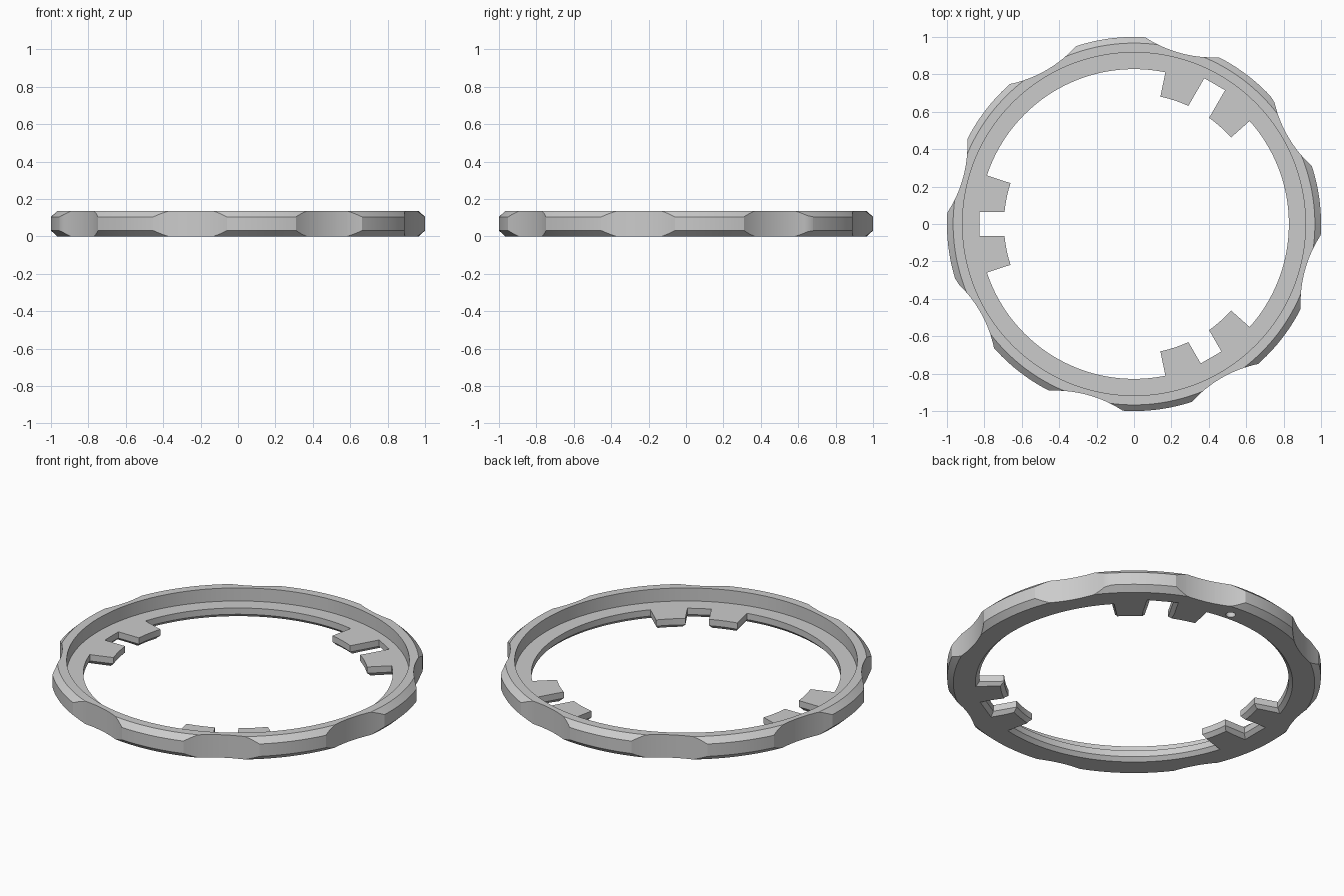
import bpy, bmesh, math
from mathutils import Vector

if "Cube" in bpy.data.objects:
    bpy.data.objects.remove(bpy.data.objects["Cube"], do_unlink=True)

RIM, WALL, FLOOR, TOP = 0.967, 0.917, 0.058, 0.135   # rim radii, floor and rim heights
BORE, TIP, SPREAD = 0.828, 0.695, math.radians(18.3)
GAP = 0.064                                # half width of the gap in a tooth pair
BEVEL = 0.021
STEP = math.radians(45)                    # spacing of the scallops
PHASE, DIST, CURVE = math.radians(29.8), 1.611, 0.664


def polar(r, a):
    return Vector((r * math.cos(a), r * math.sin(a)))


def arc(r, a0, a1, n):
    return [polar(r, a0 + (a1 - a0) * i / n) for i in range(n + 1)]


def grow(pts, d):
    """Offset a counter-clockwise outline outward with mitred corners."""
    out = []
    for i, p in enumerate(pts):
        e1 = (p - pts[i - 1]).normalized()
        e2 = (pts[(i + 1) % len(pts)] - p).normalized()
        n1, n2 = Vector((e1.y, -e1.x)), Vector((e2.y, -e2.x))
        out.append(p + (n1 + n2) * d / (1 + n1.dot(n2)))
    return out


def off_centre(a):
    """Angle from the middle of the nearest scallop."""
    return (a - PHASE + STEP / 2) % STEP - STEP / 2


def crossing(r):
    """Angle at which a scallop meets radius r."""
    return math.acos((DIST ** 2 + r ** 2 - CURVE ** 2) / (2 * DIST * r))


def snap(a):
    """Move an angle onto a scallop corner if one is close."""
    off = off_centre(a)
    for key in (crossing(1), crossing(RIM)):
        if abs(abs(off) - key) < math.radians(0.45):
            return a - off + math.copysign(key, off)
    return a


def scalloped(r, a):
    off = off_centre(a)
    return min(r, DIST * math.cos(off) - math.sqrt(CURVE ** 2 - (DIST * math.sin(off)) ** 2))


# Bore outline with three pairs of teeth, one pair having a deeper gap
outline = []
half = math.asin(GAP / TIP)
for degrees, depth in ((-60, 0.824), (60, 0.863), (180, 0.826)):
    a = math.radians(degrees)
    along, side = polar(depth, a), polar(GAP, a + math.pi / 2)
    outline += arc(TIP, a - SPREAD, a - half, 12)
    outline += [along + side * t / 6 for t in range(-6, 7)]
    outline += arc(TIP, a + half, a + SPREAD, 12)
    outline += arc(BORE, a + SPREAD, a + math.tau / 3 - SPREAD, 96)
flared = grow(outline, BEVEL)
angles = [math.atan2(p.y, p.x) for p in flared]

# Outer surface: chamfered edges interrupted by eight scallops
edge, belt = [], []
for a in map(snap, angles):
    r = scalloped(1, a)
    edge.append(polar(scalloped(RIM, a), a))
    belt.append((polar(r, a), max(0, r - RIM) / (1 - RIM) * 0.031))
wall = [polar(WALL, a) for a in angles]


def level(pts, z):
    return [(p.x, p.y, z) for p in pts]


# Closed cross-section loop: underside, outer edge, rim, recess floor, bore
rings = [level(flared, 0), level(edge, 0),
         [(p.x, p.y, z) for p, z in belt],
         [(p.x, p.y, TOP - z) for p, z in belt],
         level(edge, TOP), level(wall, TOP), level(wall, FLOOR),
         level(outline, FLOOR), level(outline, BEVEL)]
bm = bmesh.new()
loops = [[bm.verts.new(co) for co in ring] for ring in rings]
for k, low in enumerate(loops):
    high = loops[(k + 1) % len(loops)]
    for i in range(len(low)):
        j = (i + 1) % len(low)
        bm.faces.new((low[i], low[j], high[j], high[i]))
bmesh.ops.remove_doubles(bm, verts=bm.verts, dist=1e-5)

# Small blind index hole in the underside
hole_angle = math.radians(85.4)
patch = []
for f in bm.faces:
    c = f.calc_center_median()
    if c.z < 1e-4 and abs(math.atan2(c.y, c.x) - hole_angle) < math.radians(3):
        patch.append(f)
bmesh.ops.delete(bm, geom=patch, context='FACES')
border = [e for e in bm.edges if e.is_boundary]
centre = polar(0.892, hole_angle)
spots = [centre + polar(0.026, math.tau * i / 24) for i in range(24)]
mouth = [bm.verts.new((p.x, p.y, 0)) for p in spots]
base = [bm.verts.new((p.x, p.y, 0.04)) for p in spots]
lip = [bm.edges.new((mouth[i - 1], mouth[i])) for i in range(24)]
bmesh.ops.triangle_fill(bm, edges=border + lip, use_beauty=True, normal=(0, 0, -1))
for i in range(24):
    bm.faces.new((mouth[i - 1], mouth[i], base[i], base[i - 1]))
bm.faces.new(base)

bmesh.ops.recalc_face_normals(bm, faces=bm.faces)
mesh = bpy.data.meshes.new("locking_ring")
bm.to_mesh(mesh)
bm.free()
ring = bpy.data.objects.new("locking_ring", mesh)
bpy.context.collection.objects.link(ring)

# Single grey finish
grey = bpy.data.materials.new("plain_grey")
grey.use_nodes = True
colour = (0.6, 0.6, 0.6, 1)
grey.diffuse_color = colour
grey.node_tree.nodes["Principled BSDF"].inputs["Base Color"].default_value = colour
mesh.materials.append(grey)

bpy.ops.object.select_all(action='DESELECT')
ring.select_set(True)
bpy.context.view_layer.objects.active = ring
bpy.ops.object.shade_smooth_by_angle(angle=math.radians(20))
